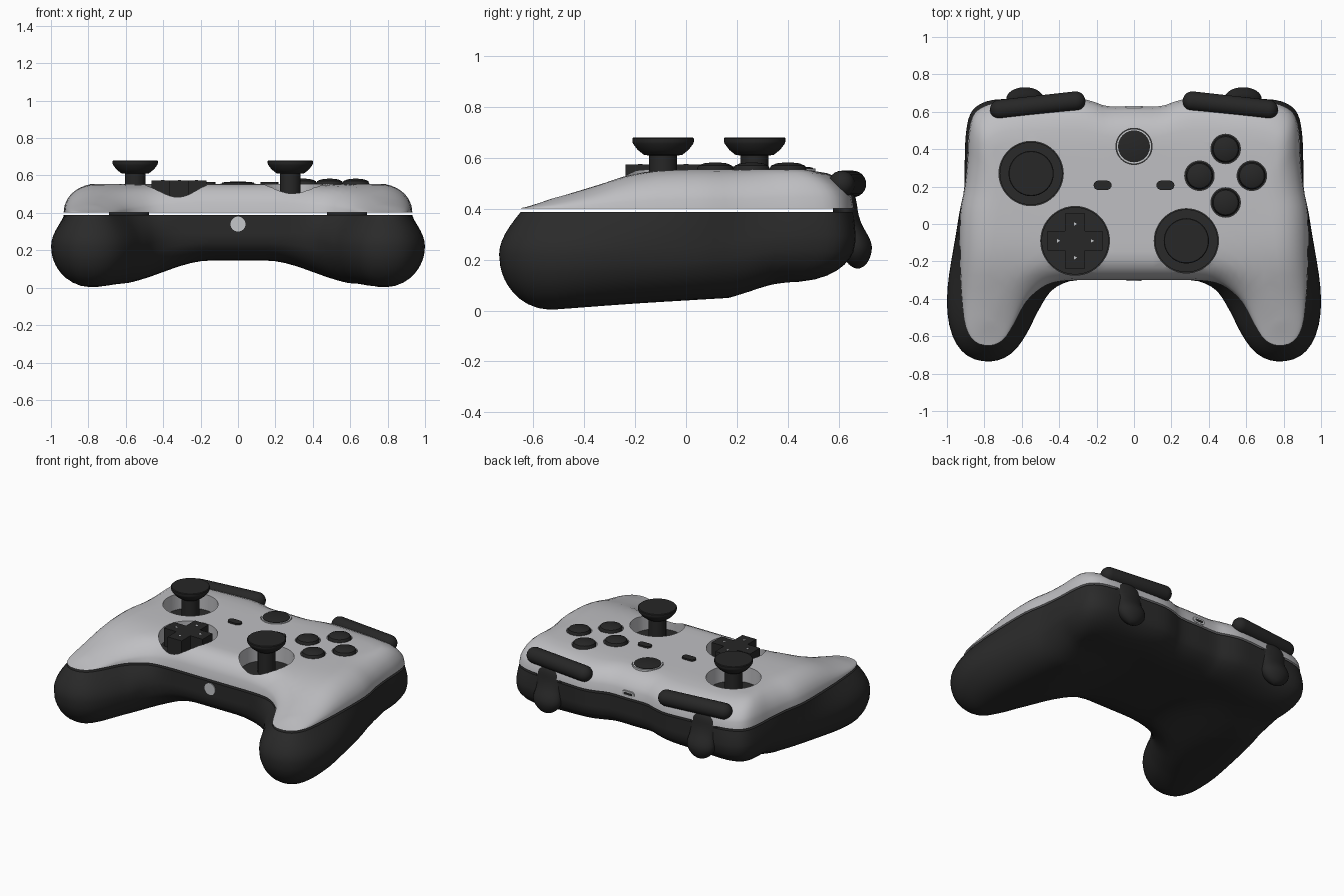
import bpy, bmesh, math
from mathutils import Vector

if "Cube" in bpy.data.objects:
    bpy.data.objects.remove(bpy.data.objects["Cube"])


def material(name, rgb):
    m = bpy.data.materials.new(name)
    m.use_nodes = True
    m.diffuse_color = (*rgb, 1)
    m.node_tree.nodes["Principled BSDF"].inputs["Base Color"].default_value = (*rgb, 1)
    return m


GREY = material("light grey", (0.52, 0.52, 0.54))
DARK = material("charcoal", (0.023, 0.023, 0.023))
BLACK = material("button black", (0.02, 0.02, 0.02))
SILVER = material("silver", (0.56, 0.57, 0.59))


def finish(name, bm, mat, angle=35):
    bmesh.ops.recalc_face_normals(bm, faces=bm.faces)
    mesh = bpy.data.meshes.new(name)
    bm.to_mesh(mesh)
    bm.free()
    mesh.materials.append(mat)
    mesh.shade_smooth()
    mesh.set_sharp_from_angle(angle=math.radians(angle))
    ob = bpy.data.objects.new(name, mesh)
    bpy.context.collection.objects.link(ob)
    return ob


def add_loft(bm, rings):
    """Skin closed rings of points and cap both ends."""
    loops = [[bm.verts.new(p) for p in ring] for ring in rings]
    n = len(loops[0])
    for a, b in zip(loops, loops[1:]):
        for i in range(n):
            j = (i + 1) % n
            bm.faces.new((a[i], a[j], b[j], b[i]))
    caps = [bm.faces.new(loops[0]), bm.faces.new(loops[-1])]
    bm.normal_update()
    bmesh.ops.triangulate(bm, faces=caps)


def loft(name, rings, mat, angle=35):
    bm = bmesh.new()
    add_loft(bm, rings)
    return finish(name, bm, mat, angle)


def circle(x, y, z, rx, ry=None, n=40):
    ry = ry or rx
    turns = [math.tau * i / n for i in range(n)]
    return [Vector((x + rx * math.cos(a), y + ry * math.sin(a), z)) for a in turns]


def smooth(lo, hi, v):
    t = min(max((v - lo) / (hi - lo), 0), 1)
    return t * t * (3 - 2 * t)


def lookup(table, v):
    """Piecewise linear reading of (position, value) pairs."""
    for (a, fa), (b, fb) in zip(table, table[1:]):
        if v <= b:
            return fa + (fb - fa) * max(v - a, 0) / (b - a)
    return table[-1][1]


# Half outline (x, y) from back centre to front centre, each with its spine point
half = [Vector(p) for p in (
    (0, .63, 0, .18), (.14, .63, .12, .18), (.22, .655, .2, .19), (.32, .675, .3, .2),
    (.5, .665, .47, .21), (.7, .655, .58, .22), (.81, .625, .61, .22), (.865, .57, .63, .21),
    (.885, .47, .64, .2), (.89, .35, .65, .18), (.905, .2, .67, .13), (.93, .05, .7, .03),
    (.93, -.2, .74, -.2), (.92, -.4, .77, -.4), (.9, -.55, .78, -.47), (.85, -.63, .78, -.5),
    (.77, -.65, .775, -.51), (.7, -.62, .77, -.5), (.645, -.54, .765, -.46),
    (.58, -.42, .74, -.3), (.5, -.345, .65, -.06), (.42, -.31, .5, .07),
    (.3, -.3, .3, .12), (.15, -.3, .15, .12), (0, -.3, 0, .12))]
ctrl = half + [Vector((-p[0], p[1], -p[2], p[3])) for p in half[-2:0:-1]]

outline = []
for i in range(len(ctrl)):
    a, b, c, d = (ctrl[(i + k) % len(ctrl)] for k in (-1, 0, 1, 2))
    for t in (0, 1 / 3, 2 / 3):
        outline.append(b + (c - a) * t / 2 + (2 * a - 5 * b + 4 * c - d) * t * t / 2
                       + (3 * b - a - 3 * c + d) * t ** 3 / 2)

STEPS = (0, .02, .05, .1, .16, .25, .36, .5, .68, .86)
TOP = ((-.66, .405), (-.49, .452), (-.34, .495), (-.24, .529), (-.13, .549), (0, .555),
       (.46, .555), (.6, .535))
UNDER = ((-.52, .004), (-.2, .028), (.17, .05), (.25, .075), (.35, .11), (.5, .115))


def rounded(d, radius):
    e = min(d / radius, 1)
    return math.sqrt(1 - (1 - e) ** 2)


def top_point(p, t):
    edge, spine = Vector(p[:2]), Vector(p[2:])
    q = edge.lerp(spine, t)
    slope = smooth(.2, .5, abs(q.x)) if q.y < 0 else 1
    high = .555 + (lookup(TOP, q.y) - .555) * slope
    radius = .135 + .035 * smooth(.5, .8, abs(q.x))
    z = .402 + (high - .402) * rounded((q - edge).length, radius)
    return Vector((q.x, q.y, z))


def bulged(p):
    """Top edge, widest edge and spine of the lower shell, and the widest height."""
    edge, spine = Vector(p[:2]), Vector(p[2:])
    amount = .085 * smooth(.15, -.5, p[1]) * smooth(.3, .58, abs(p[0]))
    amount += .02 * smooth(.15, .4, p[1]) * smooth(.55, .8, abs(p[0]))
    wide = edge + (edge - spine).normalized() * amount
    mid = .275 - .055 * smooth(.3, .6, abs(p[0])) * smooth(.4, -.1, p[1])
    return edge, wide, spine, mid


def wall_point(p, t):
    edge, wide, _, mid = bulged(p)
    q = edge.lerp(wide, math.sin(t * math.pi / 2))
    return Vector((q.x, q.y, .388 + (mid - .388) * t))


def under_point(p, t):
    _, wide, spine, mid = bulged(p)
    q = wide.lerp(spine, t)
    low = .145 + (lookup(UNDER, q.y) - .145) * smooth(.15, .62, abs(q.x))
    radius = .2 + .04 * smooth(.2, .5, p[1])
    z = mid - (mid - low) * rounded((q - wide).length, radius)
    return Vector((q.x, q.y, z))


# Shells
upper = loft("upper_shell", [[top_point(p, t) for p in outline] for t in STEPS], GREY)
lower_rings = [[wall_point(p, k / 6) for p in outline] for k in range(6)]
lower_rings += [[under_point(p, t) for p in outline] for t in STEPS]
loft("lower_shell", lower_rings, DARK, 50)

# Control layout
sticks = {"right_thumb_stick": (-.55, .27), "left_thumb_stick": (.28, -.09)}
pad = (-.315, -.09)
home = (0, .415)
face_buttons = [(.49 + dx, .258 + dy) for dx, dy in ((-.14, 0), (.14, 0), (0, .143), (0, -.143))]

# Wells cut through the upper shell
bm = bmesh.new()
wells = [(c, .172) for c in sticks.values()] + [(pad, .184), (home, .097)]
wells += [(c, .079) for c in face_buttons]
for (x, y), r in wells:
    add_loft(bm, [circle(x, y, z, r, n=48) for z in (.3, .7)])
cutter = finish("well_cutter", bm, GREY)
cutter.hide_render = True
mod = upper.modifiers.new("wells", "BOOLEAN")
mod.operation, mod.solver, mod.object = "DIFFERENCE", "EXACT", cutter
graph = bpy.context.evaluated_depsgraph_get()
cut_mesh = bpy.data.meshes.new_from_object(upper.evaluated_get(graph))
upper.modifiers.clear()
upper.data = cut_mesh
cut_mesh.set_sharp_from_angle(angle=math.radians(35))
bpy.data.objects.remove(cutter)


def turned(name, x, y, profile, mat=BLACK):
    return loft(name, [circle(x, y, z, r) for r, z in profile], mat)


# Thumb sticks with bowl-shaped caps, standing on dark well floors
for label, (x, y) in sticks.items():
    turned(label, x, y, ((.055, .42), (.055, .61), (.075, .612), (.1, .632), (.118, .656),
                         (.121, .664), (.121, .677), (.117, .681), (.01, .681)))
    turned(label + "_floor", x, y, ((.168, .404), (.168, .45)), DARK)
turned("direction_pad_floor", *pad, ((.18, .404), (.18, .45)), DARK)

# Face buttons, and the home button in its bright collar
for i, (x, y) in enumerate(face_buttons):
    turned(f"face_button_{i + 1}", x, y,
           ((.073, .402), (.073, .555), (.066, .57), (.045, .579), (.01, .583)))
turned("home_collar", *home, ((.094, .404), (.094, .558), (.01, .558)), SILVER)
turned("home_button", *home, ((.085, .55), (.085, .561), (.07, .565), (.01, .568)))

# Directional pad: a cross-shaped prism
w, h = .053, .147
quarter = [(w, w), (w, h), (-w, h)]
cross = []
for k in range(4):
    c, s = round(math.cos(k * math.pi / 2)), round(math.sin(k * math.pi / 2))
    cross += [(pad[0] + a * c - b * s, pad[1] + a * s + b * c) for a, b in quarter]
loft("direction_pad", [[Vector((x, y, z)) for x, y in cross] for z in (.43, .574)], BLACK)
for k in range(4):
    a = k * math.pi / 2
    x, y = pad[0] + .09 * math.cos(a), pad[1] + .09 * math.sin(a)
    loft(f"pad_mark_{k + 1}", [circle(x, y, z, .011, n=3) for z in (.572, .576)], SILVER)


def pill(x, y, z, length, r, n=8):
    """Stadium ring, long in x."""
    ends = [(1, -math.pi / 2), (-1, math.pi / 2)]
    return [Vector((x + s * length + r * math.cos(a0 + math.pi * i / n),
                    y + r * math.sin(a0 + math.pi * i / n), z))
            for s, a0 in ends for i in range(n + 1)]


def capsule(name, a, b, r, mat):
    """Round bar between two points, with ball ends."""
    a, b = Vector(a), Vector(b)
    axis = (b - a).normalized()
    turn = axis.to_track_quat("Z", "Y")
    rings = []
    for end, lo in ((a, -90), (b, 0)):
        for k in range(7):
            t = math.radians(lo + k * 15)
            ring = circle(0, 0, 0, max(r * math.cos(t), .001), n=24)
            rings.append([end + turn @ p + axis * r * math.sin(t) for p in ring])
    return loft(name, rings, mat, 60)


# Trigger outline below the bumper: height, depth, half width, half thickness
TRIGGER = ((.47, .625, .03, .02), (.455, .625, .08, .038), (.425, .625, .107, .048),
           (.39, .625, .112, .05), (.355, .638, .098, .047), (.325, .65, .088, .048),
           (.29, .665, .095, .056), (.25, .67, .105, .066), (.21, .67, .088, .056),
           (.178, .675, .05, .034), (.165, .675, .015, .01))

for s, side in ((1, "left"), (-1, "right")):
    capsule(side + "_bumper", (s * .312, .657, .498), (s * .718, .612, .498), .052, BLACK)
    rings = [circle(s * .583, y, z, rx, ry, 24) for z, y, rx, ry in TRIGGER]
    trigger = loft(side + "_trigger", rings, BLACK, 80)
    sub = trigger.modifiers.new("soften", "SUBSURF")
    sub.levels = sub.render_levels = 1
    loft(side + "_menu_button", [pill(s * .168, .207, z, .023, .025) for z in (.5, .566)], BLACK)


def upright(ring, y, z):
    return [Vector((p.x, y + p.z, z + p.y)) for p in ring]


# Front socket and rear charging port
loft("front_socket", [upright(circle(0, 0, d, .04), -.3, .34) for d in (-.006, .01)], SILVER)
loft("rear_port", [upright(pill(0, 0, d, .028, .018), .624, .43) for d in (-.02, .006)], SILVER)
loft("rear_port_slot", [upright(pill(0, 0, d, .024, .007), .624, .43) for d in (0, .008)], DARK)
